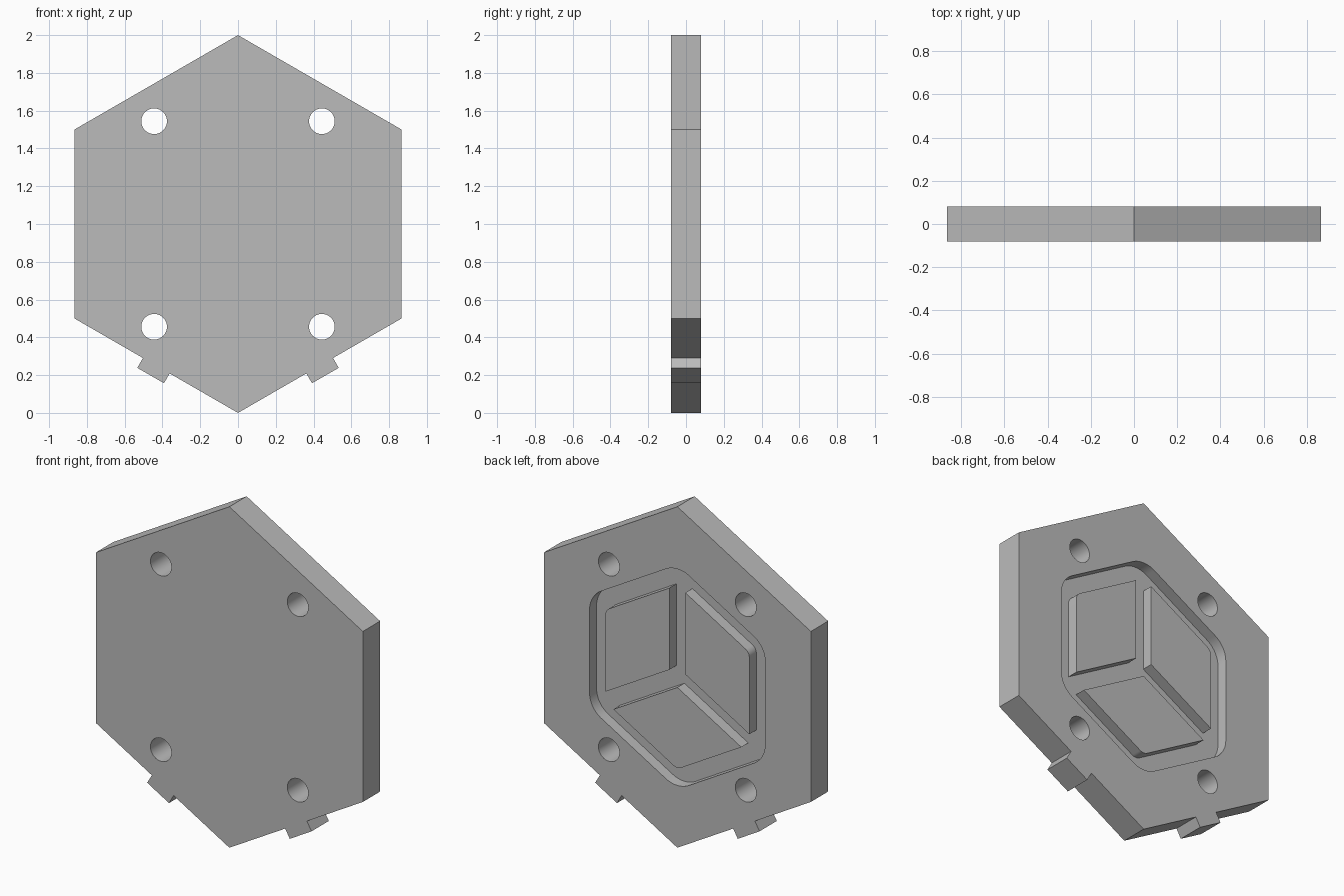
import bpy, bmesh
from math import sin, cos, tan, radians, pi
from mathutils import Vector

cube = bpy.data.objects.get("Cube")
if cube:
    bpy.data.objects.remove(cube, do_unlink=True)

HALF = 0.08          # half thickness of the plate
DEPTH = 0.065        # depth of the rear pocket
CENTRE = Vector((0, 1))

grey = bpy.data.materials.new("plain grey")
grey.use_nodes = True
colour = (0.5, 0.5, 0.5, 1)
grey.diffuse_color = colour
grey.node_tree.nodes["Principled BSDF"].inputs["Base Color"].default_value = colour


def polar(angle, dist=1.0):
    return Vector((cos(radians(angle)), sin(radians(angle)))) * dist


def hexagon(radius):
    return [CENTRE + polar(30 + 60 * i, radius) for i in range(6)]


def fillet(points, radii, steps=10):
    """Replace each corner of a convex outline by an arc."""
    out = []
    for i, p in enumerate(points):
        r = radii[i]
        if r == 0:
            out.append(p)
            continue
        a = (points[i - 1] - p).normalized()
        b = (points[(i + 1) % len(points)] - p).normalized()
        half = a.angle(b) / 2
        mid = p + (a + b).normalized() * (r / sin(half))
        start = p + a * (r / tan(half)) - mid
        side = (b - a).normalized()
        axis = (p - mid).normalized()
        sweep = pi / 2 - half
        for k in range(steps + 1):
            t = sweep * (2 * k / steps - 1)
            out.append(mid + (axis * cos(t) + side * sin(t)) * start.length)
    return out


def prism(name, points, y0, y1):
    """Extrude an (x, z) outline along y."""
    bm = bmesh.new()
    face = bm.faces.new([bm.verts.new((p.x, y0, p.y)) for p in points])
    top = bmesh.ops.extrude_face_region(bm, geom=[face])["geom"]
    bmesh.ops.translate(bm, vec=(0, y1 - y0, 0),
                        verts=[v for v in top if isinstance(v, bmesh.types.BMVert)])
    bmesh.ops.recalc_face_normals(bm, faces=bm.faces)
    mesh = bpy.data.meshes.new(name)
    bm.to_mesh(mesh)
    bm.free()
    mesh.materials.append(grey)
    obj = bpy.data.objects.new(name, mesh)
    bpy.context.collection.objects.link(obj)
    return obj


def activate(obj):
    bpy.ops.object.select_all(action="DESELECT")
    obj.select_set(True)
    bpy.context.view_layer.objects.active = obj


def cut(target, cutter):
    cutter.hide_render = True
    mod = target.modifiers.new("cut", "BOOLEAN")
    mod.operation = "DIFFERENCE"
    mod.solver = "EXACT"
    mod.object = cutter
    activate(target)
    bpy.ops.object.modifier_apply(modifier=mod.name)
    bpy.data.objects.remove(cutter, do_unlink=True)


# Hexagonal plate outline with a square tab on each lower edge
along, outward = polar(30), polar(-60)
tab = [along * 0.418, along * 0.418 + outward * 0.06,
       along * 0.581 + outward * 0.06, along * 0.581]
mirrored = [Vector((-p.x, p.y)) for p in reversed(tab)]
corners = hexagon(1)      # starts upper right, runs counter-clockwise
outline = corners[:4] + mirrored + corners[4:5] + tab + corners[5:]
plate = prism("plate", outline, -HALF, HALF)

# Rounded hexagonal pocket in the back
cut(plate, prism("pocket_cutter", fillet(hexagon(0.658), [0.15] * 6),
                 HALF - DEPTH, HALF + 0.1))

# Four through holes
for sx in (-1, 1):
    for sz in (-1, 1):
        c = CENTRE + Vector((sx * 0.444, sz * 0.544))
        ring = [c + polar(i * 7.5, 0.068) for i in range(48)]
        cut(plate, prism("hole_cutter", ring, -0.2, 0.2))

# Three raised rhombic panels in the pocket, flush with the back
panels = []
for name, angle in (("right", 30), ("left", 150), ("lower", 270)):
    d, n = polar(angle), polar(angle + 90)
    rhombus = [CENTRE + d * 0.06, CENTRE + d * 0.2995 - n * 0.415,
               CENTRE + d * 0.539, CENTRE + d * 0.2995 + n * 0.415]
    panels.append(prism(name + "_panel", fillet(rhombus, [0, 0, 0.05, 0]),
                        HALF - DEPTH, HALF))

for obj in [plate] + panels:
    activate(obj)
    bpy.ops.object.shade_smooth_by_angle(angle=radians(25))
